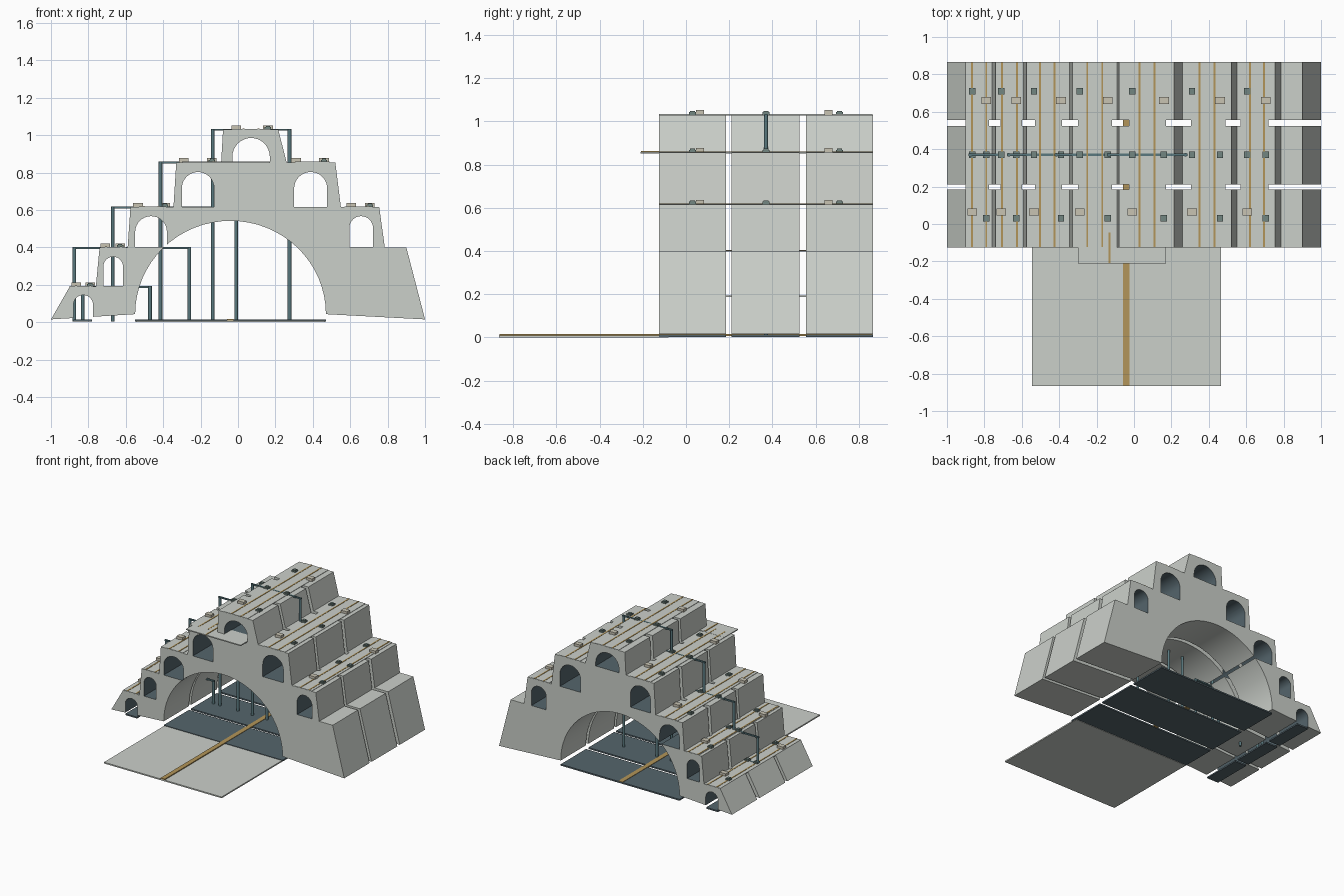
import bpy, bmesh, math

if "Cube" in bpy.data.objects:
    bpy.data.objects.remove(bpy.data.objects["Cube"])


def material(name, rgb):
    m = bpy.data.materials.new(name)
    m.diffuse_color = (*rgb, 1)
    m.use_nodes = True
    m.node_tree.nodes["Principled BSDF"].inputs["Base Color"].default_value = m.diffuse_color
    return m


CONCRETE = material("pale_concrete", (0.60, 0.63, 0.59))
DARK = material("dark_slate", (0.09, 0.13, 0.15))
STEEL = material("teal_steel", (0.10, 0.19, 0.21))
BROWN = material("ochre_strip", (0.45, 0.30, 0.10))
BEIGE = material("beige_stone", (0.58, 0.55, 0.45))
GREEN = material("planter_green", (0.17, 0.24, 0.22))


def finish(bm, name, mat):
    bmesh.ops.recalc_face_normals(bm, faces=bm.faces)
    me = bpy.data.meshes.new(name)
    bm.to_mesh(me)
    bm.free()
    me.materials.append(mat)
    ob = bpy.data.objects.new(name, me)
    bpy.context.collection.objects.link(ob)
    return ob


def add_prism(bm, pts, y0, y1):
    """Extrude an x-z outline along y."""
    f = bm.faces.new([bm.verts.new((x, y0, z)) for x, z in pts])
    r = bmesh.ops.extrude_face_region(bm, geom=[f])
    verts = [v for v in r["geom"] if isinstance(v, bmesh.types.BMVert)]
    bmesh.ops.translate(bm, verts=verts, vec=(0, y1 - y0, 0))


def box(name, mat, x0, x1, y0, y1, z0, z1):
    bm = bmesh.new()
    add_prism(bm, [(x0, z0), (x1, z0), (x1, z1), (x0, z1)], y0, y1)
    return finish(bm, name, mat)


def pole(name, x, y, z0, z1, r):
    bm = bmesh.new()
    n = 12
    ring = [bm.verts.new((x + r * math.cos(2 * math.pi * i / n),
                          y + r * math.sin(2 * math.pi * i / n), z0)) for i in range(n)]
    e = bmesh.ops.extrude_face_region(bm, geom=[bm.faces.new(ring)])
    bmesh.ops.translate(bm, vec=(0, 0, z1 - z0),
                        verts=[v for v in e["geom"] if isinstance(v, bmesh.types.BMVert)])
    return finish(bm, name, STEEL)


# Stepped outline with the big vault cut into its underside
outline = [(-1, .015), (-.9, .19), (-.76, .19), (-.74, .4), (-.59, .4), (-.575, .615),
           (-.345, .615), (-.33, .855), (-.09, .855), (-.08, 1.03), (.215, 1.03),
           (.26, .855), (.52, .855), (.55, .615), (.755, .615), (.785, .4),
           (.9, .4), (1, .015)]
for i in range(33):
    a = math.pi * i / 32
    outline.append((-.04 + .51 * math.cos(a), .043 + .499 * math.sin(a)))

# Arched openings: x0, x1, sill, crown
openings = [(-.88, -.775, -.05, .145), (-.72, -.615, .193, .35), (-.55, -.38, .402, .567),
            (-.30, -.128, .617, .803), (-.03, .17, .857, .985),
            (.30, .477, .617, .803), (.595, .722, .402, .567)]
bm = bmesh.new()
for x0, x1, z0, z1 in openings:
    c, r = (x0 + x1) / 2, (x1 - x0) / 2
    pts = [(x0, z0), (x1, z0)]
    for i in range(17):
        a = math.pi * i / 16
        pts.append((c + r * math.cos(a), z1 - r + r * math.sin(a)))
    add_prism(bm, pts, -.3, 1)
cutter = finish(bm, "opening_cutter", DARK)
cutter.hide_render = True

# Three building slices with gaps between, plus dark floors
slices = [(-.125, .185), (.21, .525), (.555, .865)]
for y0, y1 in slices:
    bm = bmesh.new()
    add_prism(bm, outline, y0, y1)
    ob = finish(bm, "terraced_block", CONCRETE)
    ob.data.materials.append(DARK)
    mod = ob.modifiers.new("openings", 'BOOLEAN')
    mod.object = cutter
    mod.operation = 'DIFFERENCE'
    mod.solver = 'EXACT'
    mod.material_mode = 'TRANSFER'
    bpy.context.view_layer.objects.active = ob
    bpy.ops.object.modifier_apply(modifier=mod.name)
    bpy.ops.object.select_all(action='DESELECT')
    ob.select_set(True)
    bpy.ops.object.shade_smooth_by_angle(angle=math.radians(20))
    box("vault_floor", DARK, -.55, .47, y0, y1, .003, .014)
    box("side_passage_floor", DARK, -.88, -.78, y0, y1, .003, .014)
bpy.data.objects.remove(cutter)

# Front plaza and its path
box("plaza", CONCRETE, -.545, .465, -.865, -.08, 0, .010)
box("plaza_path", BROWN, -.06, -.024, -.864, .864, .006, .017)

# Terrace decks bridging the gaps: x0, x1, z, two furniture columns, two strips
terraces = [(-.90, -.775, .19, -.865, -.79, -.866, -.79),
            (-.715, -.60, .40, -.71, -.63, -.705, -.625),
            (-.53, -.385, .615, -.535, -.39, -.503, -.425),
            (-.30, -.118, .855, -.29, -.14, -.25, -.17),
            (-.027, .17, 1.03, -.01, .16, .03, .11),
            (.305, .49, .855, .31, .46, .35, .43),
            (.57, .72, .615, .605, .705, .62, .695)]
for x0, x1, z, a, b, s, t in terraces:
    box("terrace_deck", CONCRETE, x0, x1, -.124, .864, z - .003, z + .003)
    for x in (s, t):
        box("terrace_strip", BROWN, x - .005, x + .005, -.124, .864, z, z + .005)
    for x, y in ((a, .065), (b, .66)):
        box("bench", BEIGE, x - .026, x + .026, y - .019, y + .019, z, z + .022)
    for x, y in ((b, .03), (a, .71), (a, .37), (b, .37)):
        box("planter", GREEN, x - .017, x + .017, y - .017, y + .017, z, z + .013)
        box("planter_top", GREEN, x - .011, x + .011, y - .011, y + .011, z + .013, z + .019)

# Balcony on the upper front
box("balcony", CONCRETE, -.30, .17, -.21, -.04, .851, .859)
box("balcony_strip", BROWN, -.135, -.125, -.208, -.045, .857, .862)

# Steel frames: two posts and a beam per level
for x0, x1, z in ((-.83, -.47, .19), (-.875, -.26, .397), (-.67, -.135, .615),
                  (-.415, -.01, .855), (-.135, .275, 1.03)):
    for x in (x0, x1):
        pole("frame_post", x, .37, .005, z, .010)
    box("frame_beam", STEEL, x0 - .01, x1 + .01, .364, .376, z - .006, z + .004)
